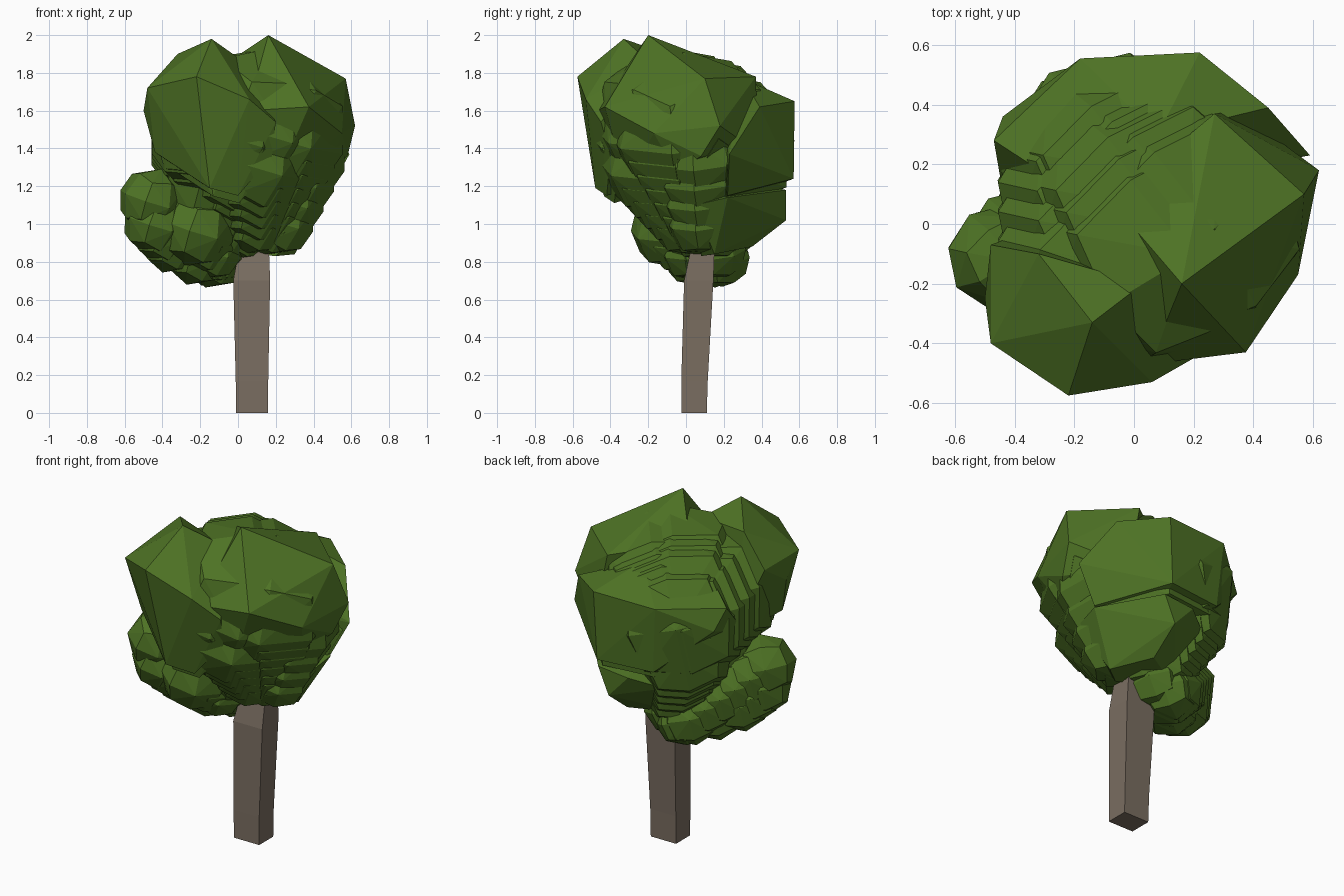
import bpy, bmesh
from mathutils import Vector, Euler


def material(name, col):
    m = bpy.data.materials.new(name)
    m.diffuse_color = (*col, 1)
    return m


LEAF = material("leaf green", (0.076, 0.170, 0.018))
BARK = material("bark brown", (0.195, 0.155, 0.120))


def finish(bm, name, mat):
    bmesh.ops.recalc_face_normals(bm, faces=bm.faces)
    me = bpy.data.meshes.new(name)
    bm.to_mesh(me)
    bm.free()
    me.materials.append(mat)
    ob = bpy.data.objects.new(name, me)
    bpy.context.collection.objects.link(ob)
    return ob


def add_hull(bm, pts):
    verts = [bm.verts.new(p) for p in pts]
    res = bmesh.ops.convex_hull(bm, input=verts)
    junk = set(res["geom_interior"]) | set(res["geom_unused"])
    junk = [v for v in junk if isinstance(v, bmesh.types.BMVert)]
    if junk:
        bmesh.ops.delete(bm, geom=junk, context='VERTS')


def clump(name, pts, pivot, scales):
    """Faceted clump plus copies shrinking to a pivot, giving stepped ridges."""
    bm = bmesh.new()
    pivot = Vector(pivot)
    for s in scales:
        add_hull(bm, [pivot + (Vector(p) - pivot) * s for p in pts])
    return finish(bm, name, LEAF)


# Directions of a chunky ball: corners, edge middles and face middles of a cube
TURN = Euler((0.25, 0.2, 0.64)).to_matrix()
GRID = (-1, 0, 1)
BALL = [TURN @ Vector((x, y, z)).normalized()
        for x in GRID for y in GRID for z in GRID if (x, y, z) != (0, 0, 0)]


def ball_chain(name, path, count):
    """Row of chunky balls from the first (x, y, z, radius) to the last."""
    bm = bmesh.new()
    a, b = (Vector(p) for p in path)
    for i in range(count):
        p = a.lerp(b, i / (count - 1))
        add_hull(bm, [p.to_3d() + d * p[3] for d in BALL])
    return finish(bm, name, LEAF)


# Trunk: square tapered post with a slight lean, running up into the leaves
bm = bmesh.new()
rings = [(0, -0.01, 0.16, -0.025, 0.11), (0.17, -0.012, 0.16, -0.025, 0.115),
         (0.70, -0.025, 0.17, -0.01, 0.145), (0.84, 0.0, 0.165, 0.02, 0.15),
         (1.10, 0.03, 0.14, 0.04, 0.13)]
loops = [[bm.verts.new((x, y, z)) for x, y in ((x0, y0), (x1, y0), (x1, y1), (x0, y1))]
         for z, x0, x1, y0, y1 in rings]
for lo, hi in zip(loops, loops[1:]):
    for i in range(4):
        j = (i + 1) % 4
        bm.faces.new((lo[i], lo[j], hi[j], hi[i]))
bm.faces.new(loops[0][::-1])
bm.faces.new(loops[-1])
finish(bm, "trunk", BARK)

FORK = (0.07, 0.09, 0.66)
STEPS = (1, 0.92)

# Main leaf clumps
clump("right_leaf_clump", [
    (0.16, -0.20, 2.00), (0.57, 0.10, 1.77), (0.27, 0.37, 1.78), (0.62, 0.18, 1.52),
    (0.55, -0.17, 1.48), (0.375, -0.43, 1.62), (0.05, -0.47, 1.60), (-0.08, 0.08, 1.84),
    (0.35, 0.38, 1.38), (0.58, 0.08, 1.36), (0.47, -0.05, 1.27), (0.20, -0.32, 1.22)],
    FORK, STEPS)
clump("front_left_leaf_clump", [
    (-0.14, -0.33, 1.98), (-0.22, -0.575, 1.78), (0.06, -0.53, 1.66), (-0.48, -0.40, 1.72),
    (-0.48, -0.07, 1.72), (-0.32, -0.10, 1.90), (-0.50, -0.25, 1.60), (0.20, -0.45, 1.54),
    (0.0, -0.42, 1.15), (-0.15, -0.48, 1.19), (-0.44, -0.30, 1.38), (-0.30, 0.0, 1.28),
    (0.03, -0.20, 1.86), (0.18, -0.40, 1.36)],
    FORK, STEPS)
clump("back_leaf_clump", [
    (0.22, 0.575, 1.65), (-0.18, 0.555, 1.64), (0.45, 0.39, 1.62), (0.20, 0.57, 1.24),
    (-0.15, 0.53, 1.24), (0.08, 0.30, 1.77), (-0.44, 0.36, 1.50), (-0.47, 0.28, 1.62),
    (-0.27, 0.15, 1.72), (0.59, 0.23, 1.37), (0.47, 0.22, 1.15), (-0.43, 0.05, 1.38),
    (0.10, 0.20, 1.10)],
    FORK, STEPS)
# Lower clump behind the trunk
clump("low_back_leaf_clump", [
    (0.22, 0.53, 1.18), (0.02, 0.53, 1.16), (0.15, 0.53, 1.02), (0.47, 0.22, 1.14),
    (0.30, 0.15, 0.84), (0.20, 0.08, 0.83), (0.15, 0.35, 0.88), (-0.15, 0.42, 1.10),
    (0.45, 0.05, 1.10), (0.10, 0.20, 1.25), (-0.12, 0.20, 0.86)],
    (0.05, 0.15, 0.85), (1, 0.9))

# Stepped ridges climbing from the fork into each main clump
ball_chain("right_ridges", [(0.15, 0.07, 1.00, 0.18), (0.16, -0.01, 1.50, 0.42)], 7)
ball_chain("right_edge_ridges", [(0.22, 0.08, 1.02, 0.19), (0.32, 0.08, 1.36, 0.26)], 4)
ball_chain("front_left_ridges", [(0.02, 0.08, 0.98, 0.18), (-0.08, -0.14, 1.50, 0.39)], 7)
ball_chain("front_ridges", [(0.08, 0.0, 1.02, 0.19), (0.09, -0.18, 1.32, 0.27)], 5)
ball_chain("back_ridges", [(0.06, 0.14, 0.98, 0.18), (0.03, 0.20, 1.42, 0.36)], 5)
ball_chain("back_left_ridges", [(-0.05, 0.17, 0.98, 0.20), (-0.14, 0.23, 1.27, 0.29)], 5)
# Leaves joining the low branch to the crown
ball_chain("left_join_ridges", [(-0.10, 0.06, 0.96, 0.20), (-0.16, -0.04, 1.20, 0.26)], 4)
# Stepped ridges across the crown
ball_chain("crown_ridges", [(0.14, 0.02, 1.50, 0.43), (-0.08, 0.20, 1.43, 0.38)], 4)
ball_chain("left_crown_ridges", [(-0.08, -0.12, 1.49, 0.40), (-0.11, 0.18, 1.42, 0.37)], 4)
ball_chain("middle_crown_ridges", [(0.06, -0.07, 1.53, 0.425), (-0.02, 0.08, 1.49, 0.41)], 3)

# Small low branch of leaf balls on the left
ball_chain("low_branch_leaves", [(-0.02, 0.16, 0.86, 0.16), (-0.22, 0.04, 0.84, 0.17)], 4)
ball_chain("left_tip_leaves", [(-0.14, 0.16, 0.84, 0.175), (-0.458, -0.11, 1.125, 0.175)], 6)
ball_chain("front_tip_leaves", [(-0.12, 0.14, 0.83, 0.175), (-0.22, -0.09, 0.97, 0.205)], 4)
ball_chain("left_tip_step", [(-0.44, -0.10, 1.00, 0.17), (-0.35, -0.02, 0.90, 0.165)], 3)
ball_chain("under_leaves", [(-0.14, 0.02, 0.86, 0.16), (-0.10, 0.18, 0.82, 0.16)], 3)
